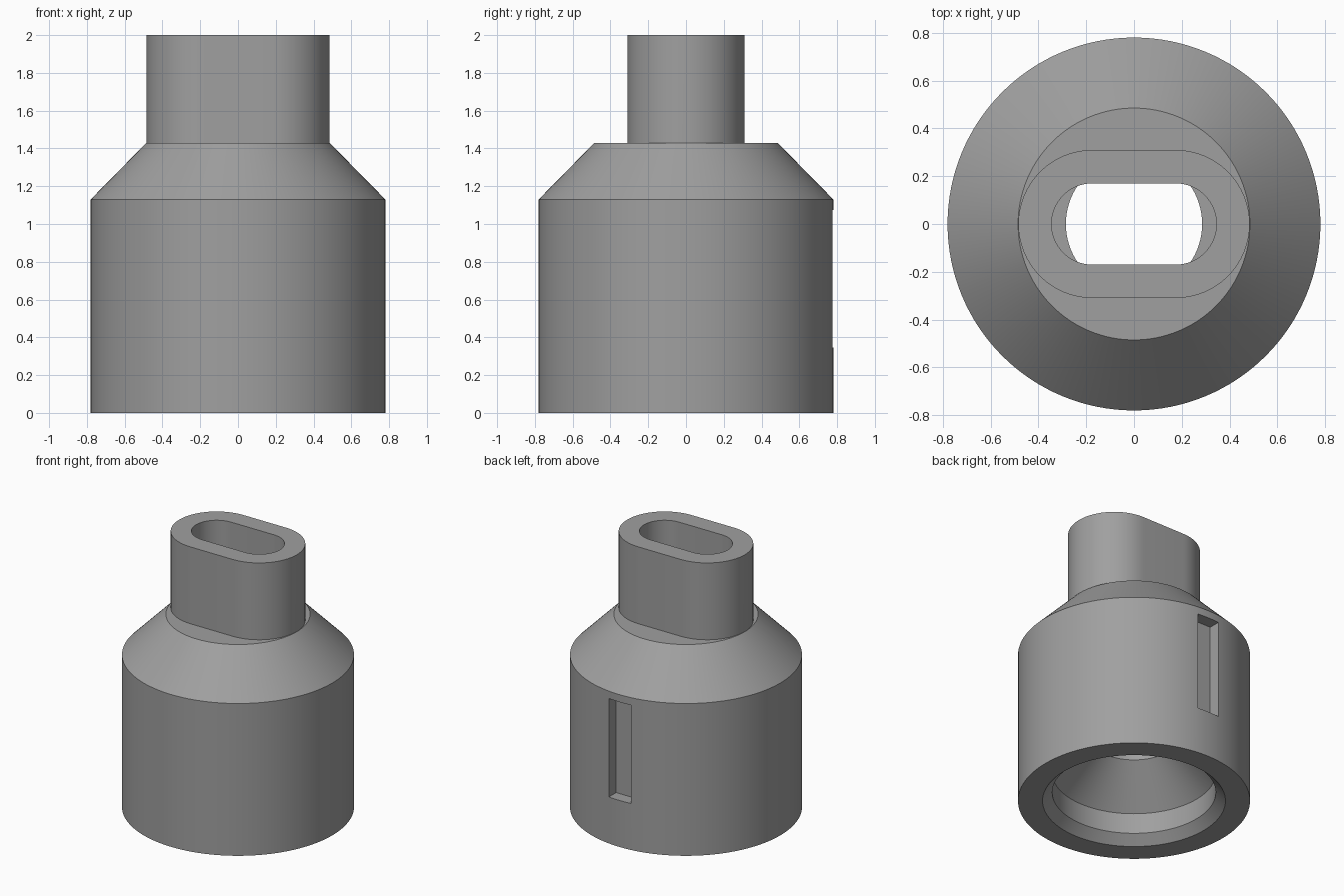
import bpy, bmesh, math

cube = bpy.data.objects.get("Cube")
if cube:
    bpy.data.objects.remove(cube, do_unlink=True)

# Single flat grey
grey = bpy.data.materials.new("mid_grey")
grey.use_nodes = True
colour = (0.35, 0.35, 0.35, 1)
grey.diffuse_color = colour
grey.node_tree.nodes["Principled BSDF"].inputs["Base Color"].default_value = colour


def make_object(name, bm):
    bmesh.ops.recalc_face_normals(bm, faces=bm.faces)
    mesh = bpy.data.meshes.new(name)
    bm.to_mesh(mesh)
    bm.free()
    mesh.materials.append(grey)
    obj = bpy.data.objects.new(name, mesh)
    bpy.context.collection.objects.link(obj)
    return obj


def loft(name, rings):
    """Solid through a stack of closed point rings, capped at both ends."""
    bm = bmesh.new()
    loops = [[bm.verts.new(p) for p in ring] for ring in rings]
    n = len(loops[0])
    for a, b in zip(loops, loops[1:]):
        for i in range(n):
            j = (i + 1) % n
            bm.faces.new((a[i], a[j], b[j], b[i]))
    bm.faces.new(loops[0])
    bm.faces.new(loops[-1])
    return make_object(name, bm)


def turned(name, profile, segments=128):
    angles = [math.tau * i / segments for i in range(segments)]
    return loft(name, [[(r * math.cos(a), r * math.sin(a), z) for a in angles]
                       for r, z in profile])


def stadium(name, half_straight, radius, z0, z1, steps=32):
    outline = []
    for side, start in ((1, -math.pi / 2), (-1, math.pi / 2)):
        for i in range(steps + 1):
            a = start + math.pi * i / steps
            outline.append((side * half_straight + radius * math.cos(a),
                            radius * math.sin(a)))
    return loft(name, [[(x, y, z) for x, y in outline] for z in (z0, z1)])


def box(name, x0, x1, y0, y1, z0, z1):
    return loft(name, [[(x0, y0, z), (x1, y0, z), (x1, y1, z), (x0, y1, z)]
                       for z in (z0, z1)])


def combine(target, tool, operation):
    mod = target.modifiers.new(operation.lower(), "BOOLEAN")
    mod.operation = operation
    mod.solver = "EXACT"
    mod.object = tool
    bpy.context.view_layer.objects.active = target
    bpy.ops.object.modifier_apply(modifier=mod.name)
    bpy.data.objects.remove(tool, do_unlink=True)


# Round base with conical shoulder
body = turned("adapter_body", [(0.78, 0), (0.78, 1.13), (0.485, 1.43)])

# Flat-sided neck
combine(body, stadium("neck", 0.174, 0.31, 1.41, 2), "UNION")

# Chamfered socket, internal cone and round bore
combine(body, turned("bore_cutter", [(0.665, -0.05), (0.55, 0.065), (0.55, 0.217),
                                     (0.285, 0.482), (0.285, 1.43)]), "DIFFERENCE")

# Slot through the neck
combine(body, stadium("slot_cutter", 0.175, 0.17, 1.4, 2.1), "DIFFERENCE")

# Rectangular recess in the back
combine(body, box("recess_cutter", -0.09, 0.09, 0.69, 0.9, 0.345, 1.075), "DIFFERENCE")

bpy.ops.object.select_all(action="DESELECT")
body.select_set(True)
bpy.context.view_layer.objects.active = body
bpy.ops.object.shade_smooth_by_angle(angle=math.radians(25))
